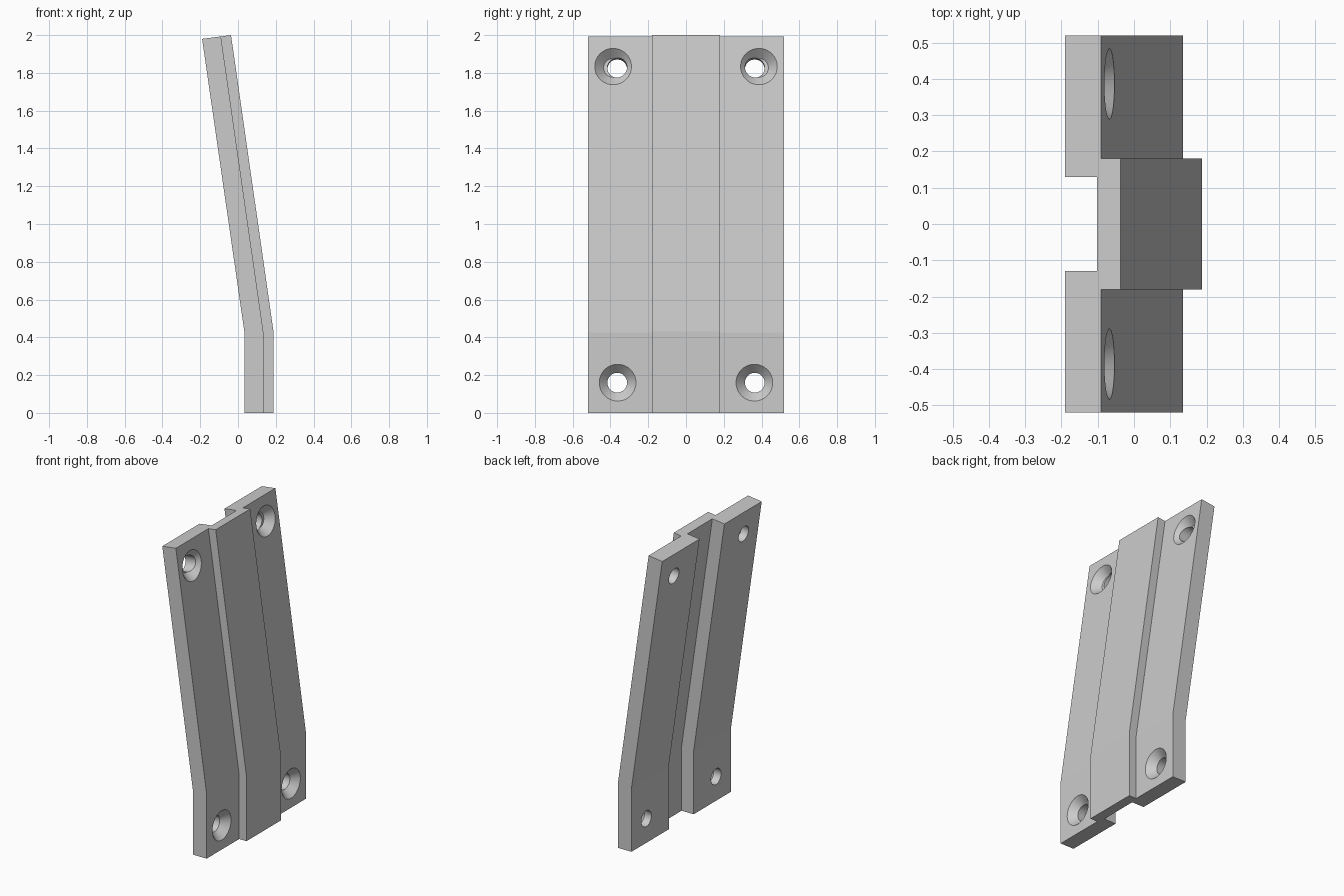
import bpy, math
from mathutils import Vector, Matrix

cube = bpy.data.objects.get("Cube")
if cube:
    bpy.data.objects.remove(cube)

grey = bpy.data.materials.new("plain_grey")
grey.use_nodes = True
colour = (0.6, 0.6, 0.6, 1)
grey.diffuse_color = colour
grey.node_tree.nodes["Principled BSDF"].inputs["Base Color"].default_value = colour

# Cross-section as (width, fraction of full thickness), mirrored in y
PLATE, GROOVE = 0.65, 0.575
half = [(0.13, GROOVE), (0.13, 0), (0.52, 0), (0.52, PLATE), (0.18, PLATE), (0.18, 1)]
section = half + [(-y, d) for y, d in reversed(half)]

# Back and front edge (x, z) of each station: foot, bend, top
stations = [((0.035, 0), (0.188, 0)),
            ((0.035, 0.42), (0.188, 0.43)),
            ((-0.19, 1.98), (-0.037, 2.0))]


def point(back, front, y, d):
    p = Vector(back).lerp(Vector(front), d)
    return Vector((p.x, y, p.y))


def mesh_object(name, verts, faces):
    mesh = bpy.data.meshes.new(name)
    mesh.from_pydata(verts, [], faces)
    mesh.materials.append(grey)
    obj = bpy.data.objects.new(name, mesh)
    bpy.context.collection.objects.link(obj)
    bpy.context.view_layer.objects.active = obj
    obj.select_set(True)
    bpy.ops.object.mode_set(mode='EDIT')
    bpy.ops.mesh.select_all(action='SELECT')
    bpy.ops.mesh.normals_make_consistent(inside=False)
    bpy.ops.object.mode_set(mode='OBJECT')
    obj.select_set(False)
    return obj


bpy.ops.object.select_all(action='DESELECT')

# Bent plate with a front ridge and a back groove
n = len(section)
verts = [point(b, f, y, d) for b, f in stations for y, d in section]
faces = [(s * n + i, s * n + (i + 1) % n, (s + 1) * n + (i + 1) % n, (s + 1) * n + i)
         for s in range(2) for i in range(n)]
faces += [tuple(range(n)), tuple(range(2 * n, 3 * n))]
plate = mesh_object("bent_mounting_plate", verts, faces)


def cutter(name, centre, tilt, r_in, r_out, start, end):
    """Tapered round cutter along the plate normal, from start to end."""
    turn = Matrix.Translation(centre) @ Matrix.Rotation(-tilt, 4, 'Y')
    sides = 64
    rings = [turn @ Vector((x, r * math.cos(a), r * math.sin(a)))
             for x, r in ((start, r_in), (end, r_out))
             for a in (math.tau * i / sides for i in range(sides))]
    quads = [(i, (i + 1) % sides, sides + (i + 1) % sides, sides + i) for i in range(sides)]
    caps = [tuple(range(sides)), tuple(range(sides, 2 * sides))]
    obj = mesh_object(name, rings, quads + caps)
    obj.hide_render = True
    return obj


def cut(tool):
    mod = plate.modifiers.new("cut", 'BOOLEAN')
    mod.operation = 'DIFFERENCE'
    mod.solver = 'EXACT'
    mod.object = tool
    bpy.context.view_layer.objects.active = plate
    bpy.ops.object.modifier_apply(modifier=mod.name)
    bpy.data.objects.remove(tool)


# Four countersunk screw holes, normal to the plate
(b1, f1), (b2, f2) = stations[1:]
lean = math.atan2(b1[0] - b2[0], b2[1] - b1[1])
t = (1.84 - 0.43) / (2.0 - 0.43)
upper = point(Vector(b1).lerp(Vector(b2), t), Vector(f1).lerp(Vector(f2), t), 0, PLATE)
lower = point(*stations[0], 0, PLATE) + Vector((0, 0, 0.16))
for side in (-1, 1):
    for spot, tilt, sink_y in ((lower, 0, 0.362), (upper, lean, 0.386)):
        sink = Vector((spot.x, side * sink_y, spot.z))
        hole = Vector((spot.x, side * 0.364, spot.z))
        cut(cutter("countersink_cutter", sink, tilt, 0.05, 0.116, -0.05, 0.02))
        cut(cutter("hole_cutter", hole, tilt, 0.052, 0.052, -0.2, 0.05))

# Smooth hole walls, crisp plate edges and bend
plate.select_set(True)
bpy.context.view_layer.objects.active = plate
bpy.ops.object.shade_smooth_by_angle(angle=math.radians(7))
